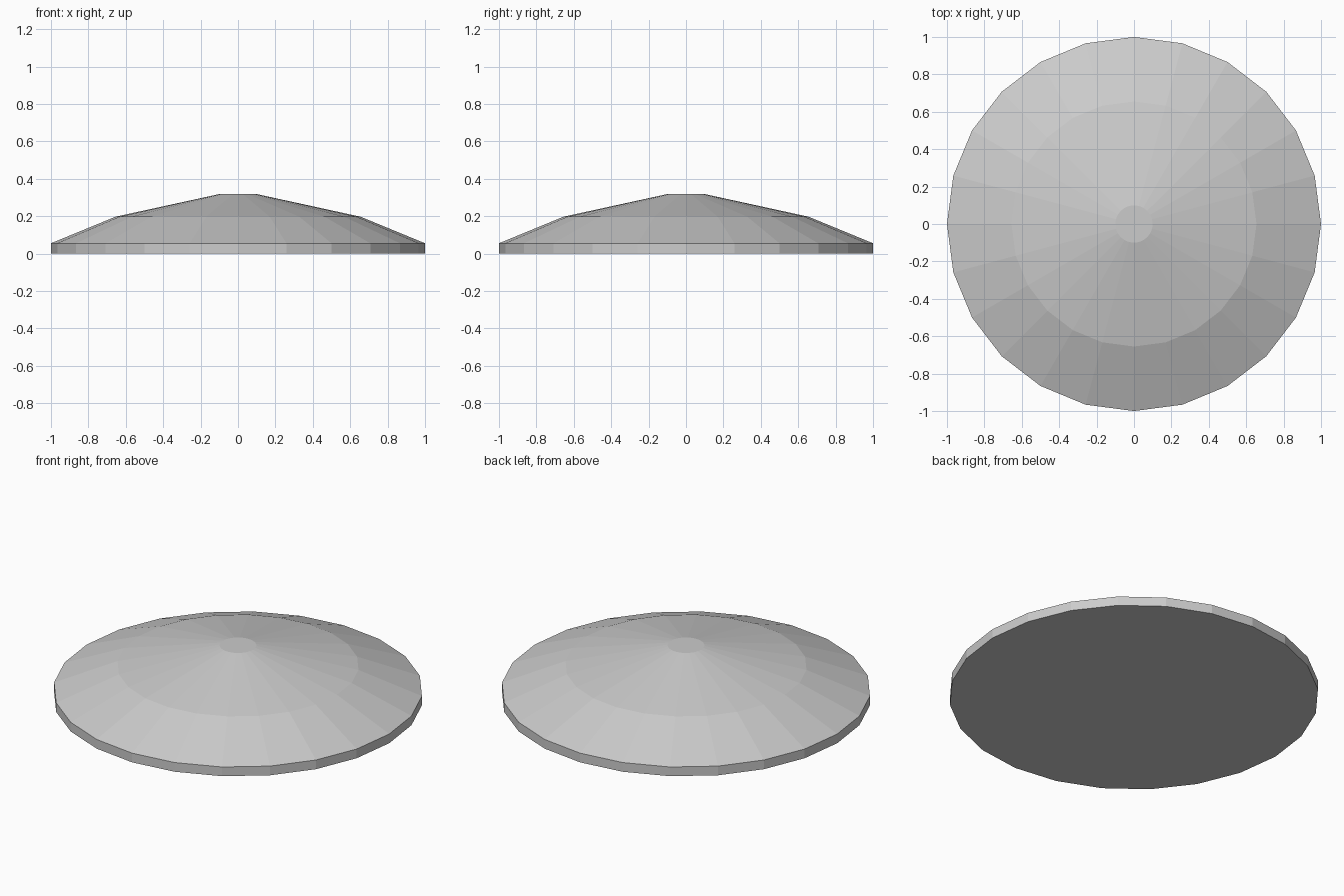
import bpy, bmesh
from math import cos, sin, tau

if "Cube" in bpy.data.objects:
    bpy.data.objects.remove(bpy.data.objects["Cube"])

SIDES = 24
# (radius, height) from the base edge up to the flat tip
PROFILE = [(1.0, 0.0), (1.0, 0.055), (0.655, 0.197), (0.1, 0.318)]

bm = bmesh.new()
rings = [[bm.verts.new((r * cos(tau * i / SIDES), r * sin(tau * i / SIDES), z))
          for i in range(SIDES)] for r, z in PROFILE]

# Rim wall, lower slope and upper slope
for low, high in zip(rings, rings[1:]):
    for i in range(SIDES):
        j = (i + 1) % SIDES
        bm.faces.new((low[i], low[j], high[j], high[i]))

# Flat base and flat tip
bm.faces.new(rings[0][::-1])
bm.faces.new(rings[-1])

mesh = bpy.data.meshes.new("shallow_dome")
bm.to_mesh(mesh)
bm.free()
dome = bpy.data.objects.new("shallow_dome", mesh)
bpy.context.collection.objects.link(dome)
